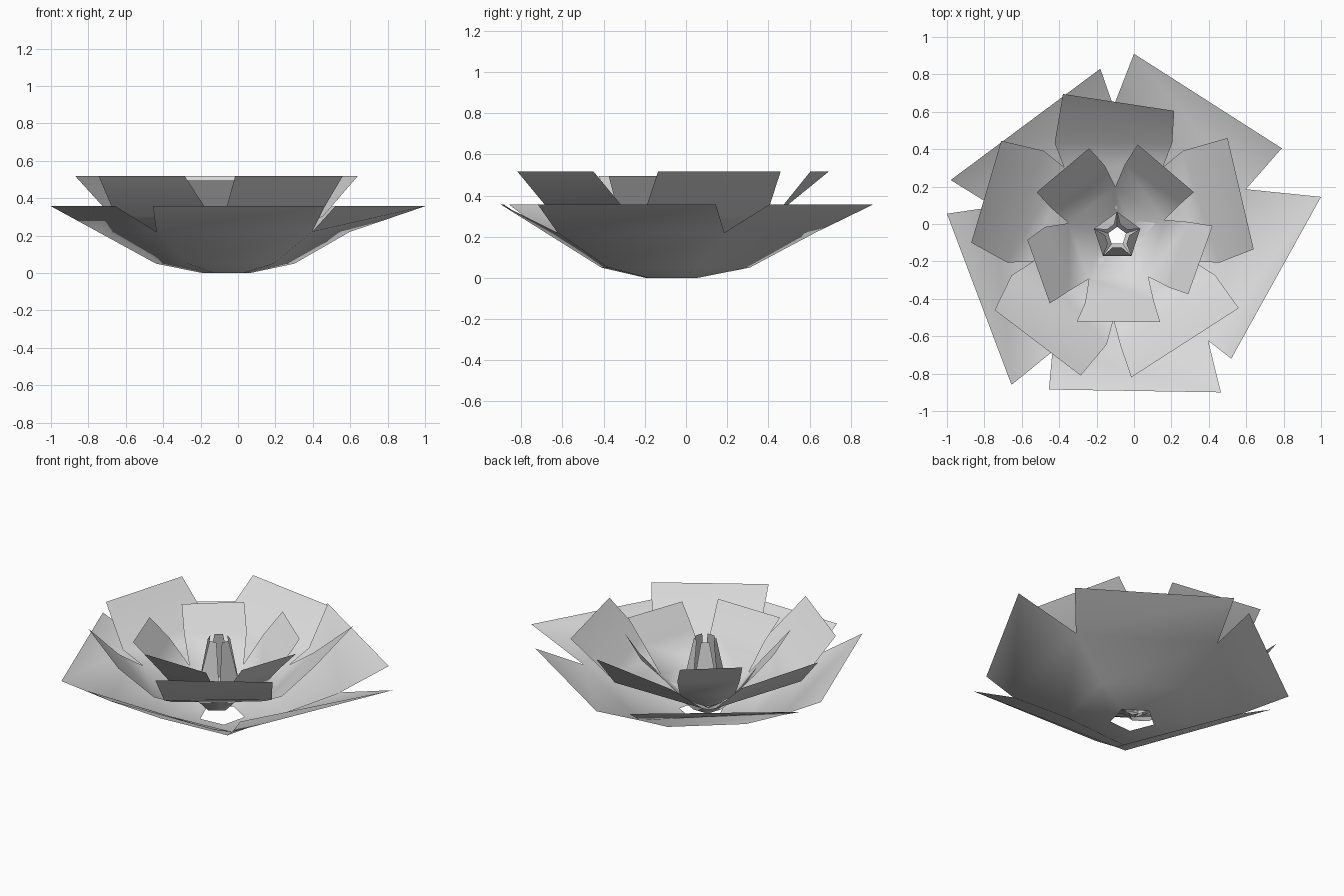
import bpy
import bmesh
from math import cos, sin, radians

PETALS = 5
STEP = 360 / PETALS

cube = bpy.data.objects.get("Cube")
if cube:
    bpy.data.objects.remove(cube, do_unlink=True)


def make_material(name, value):
    mat = bpy.data.materials.new(name)
    mat.use_nodes = True
    colour = (value, value, value, 1)
    mat.diffuse_color = colour
    mat.node_tree.nodes["Principled BSDF"].inputs["Base Color"].default_value = colour
    return mat


petal_grey = make_material("petal grey", 0.7)


def petal_layer(name, centre, phase, rings, splits, tips=None, tip_z=0, smooth=True):
    """A five-sided cup of joined rings whose upper part opens into separate petals.

    rings:  (radius, height) of each closed ring, from the base up
    splits: (radius, half angle, height) of the rows where petals are separate
    tips:   the two end corners of each petal, anticlockwise
    """
    bm = bmesh.new()

    def polar(radius, angle, z):
        a = radians(angle)
        return bm.verts.new((centre[0] + radius * cos(a), centre[1] + radius * sin(a), z))

    # Closed cup
    loops = [[polar(r, phase + STEP * (i - 0.5), z) for i in range(PETALS)] for r, z in rings]
    for i in range(PETALS):
        j = (i + 1) % PETALS
        rows = [(loop[i], loop[j]) for loop in loops]
        # Free end of the petal
        angle = phase + STEP * i
        for r, half, z in splits:
            rows.append((polar(r, angle - half, z), polar(r, angle + half, z)))
        if tips:
            rows.append(tuple(bm.verts.new((x, y, tip_z)) for x, y in tips[i]))
        for low, high in zip(rows, rows[1:]):
            face = bm.faces.new((low[0], high[0], high[1], low[1]))
            face.smooth = smooth

    mesh = bpy.data.meshes.new(name)
    bm.to_mesh(mesh)
    bm.free()
    mesh.materials.append(petal_grey)
    obj = bpy.data.objects.new(name, mesh)
    bpy.context.collection.objects.link(obj)


# Wide, low outer petals
petal_layer(
    "outer_petals", (-0.06, -0.08), 58,
    rings=[(0.135, 0), (0.39, 0.05), (0.71, 0.22)],
    splits=[],
    tips=[((0.79, 0.405), (0, 0.91)),
          ((-0.18, 0.83), (-0.98, 0.235)),
          ((-1, 0.055), (-0.655, -0.86)),
          ((-0.455, -0.885), (0.465, -0.9)),
          ((0.52, -0.72), (1, 0.145))],
    tip_z=0.357)

# Taller middle petals, narrowing to a funnel at the base
petal_layer(
    "middle_petals", (-0.11, -0.06), 90,
    rings=[(0.085, 0.04), (0.18, 0.13), (0.45, 0.235)],
    splits=[(0.585, 32.5, 0.305)],
    tips=[((0.215, 0.605), (-0.38, 0.695)),
          ((-0.71, 0.445), (-0.87, -0.1)),
          ((-0.745, -0.46), (-0.285, -0.81)),
          ((-0.015, -0.82), (0.56, -0.45)),
          ((0.64, -0.135), (0.5, 0.46))],
    tip_z=0.518)

# Steep inner petals
petal_layer(
    "inner_petals", (-0.09, -0.07), 56,
    rings=[(0.08, 0.07), (0.27, 0.21)],
    splits=[(0.39, 28, 0.36)],
    tips=[((0.32, 0.17), (0.02, 0.425)),
          ((-0.24, 0.405), (-0.52, 0.17)),
          ((-0.57, -0.085), (-0.45, -0.425)),
          ((-0.305, -0.52), (0.14, -0.525)),
          ((0.29, -0.375), (0.42, -0.01))],
    tip_z=0.495)

# Closed bud in the middle, leaning inwards
petal_layer(
    "centre_bud", (-0.09, -0.065), 54,
    rings=[(0.05, 0.07), (0.13, 0.18)],
    splits=[(0.065, 22, 0.48)],
    smooth=False)
